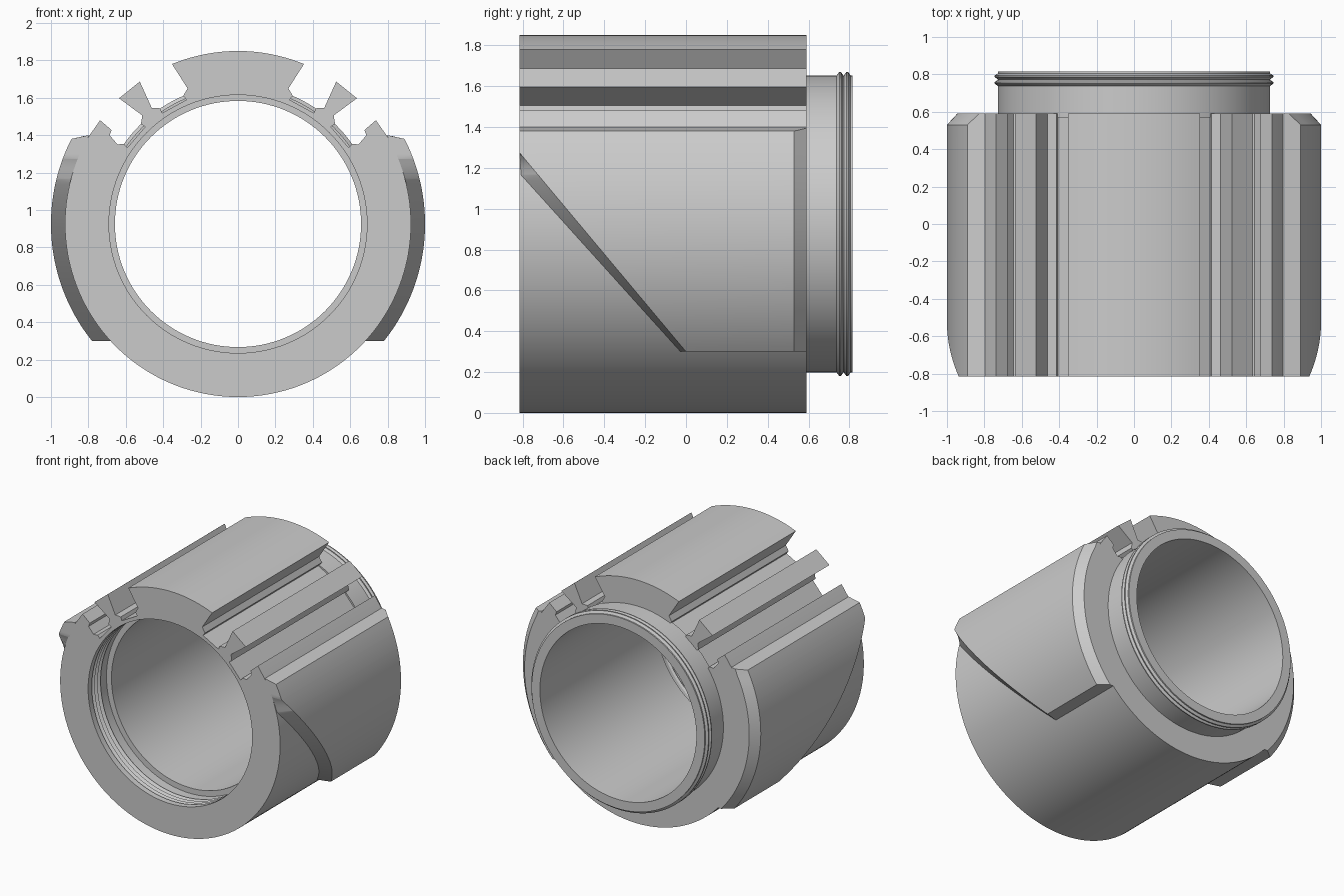
import bpy, bmesh
from math import sin, cos, pi, radians, sqrt

if "Cube" in bpy.data.objects:
    bpy.data.objects.remove(bpy.data.objects["Cube"])

CZ = 0.925                      # height of the tube axis
R, R_PANEL, R_NECK, R_BORE = 0.925, 1.0, 0.728, 0.658
FRONT, BACK, END = -0.815, 0.59, 0.815
SEGS = 128

grey = bpy.data.materials.new("plain grey")
grey.use_nodes = True
grey.diffuse_color = (0.6, 0.6, 0.6, 1)
grey.node_tree.nodes["Principled BSDF"].inputs["Base Color"].default_value = (0.6, 0.6, 0.6, 1)


def make(name, verts, faces):
    mesh = bpy.data.meshes.new(name)
    mesh.from_pydata(verts, [], faces)
    bm = bmesh.new()
    bm.from_mesh(mesh)
    bmesh.ops.recalc_face_normals(bm, faces=bm.faces)
    bm.to_mesh(mesh)
    bm.free()
    mesh.materials.append(grey)
    obj = bpy.data.objects.new(name, mesh)
    bpy.context.collection.objects.link(obj)
    return obj


def loft(name, loops, closed=False):
    """Bridge equal-sized loops; cap the ends unless the chain is closed."""
    n, m = len(loops[0]), len(loops)
    verts = [p for loop in loops for p in loop]
    faces = []
    for i in range(m if closed else m - 1):
        j = (i + 1) % m
        for k in range(n):
            l = (k + 1) % n
            faces.append((i * n + k, i * n + l, j * n + l, j * n + k))
    if not closed:
        faces += [tuple(range(n)), tuple(range((m - 1) * n, m * n))]
    return make(name, verts, faces)


def ring(r, y):
    return [(r * cos(2 * pi * k / SEGS), y, CZ + r * sin(2 * pi * k / SEGS))
            for k in range(SEGS)]


def arc(r, a, b, steps):
    return [(r * cos(radians(a + (b - a) * i / steps)),
             r * sin(radians(a + (b - a) * i / steps))) for i in range(steps + 1)]


def slot_side(angle, side, points):
    """Turn (radius, offset) points of one slot wall into profile points."""
    c, s = cos(radians(angle)), sin(radians(angle))
    return [(u * c + side * v * s, u * s - side * v * c) for u, v in points]


def finish(obj):
    bpy.ops.object.select_all(action='DESELECT')
    obj.select_set(True)
    bpy.context.view_layer.objects.active = obj
    bpy.ops.object.shade_smooth_by_angle(angle=radians(25))


# Main body: round outline with two dovetail slots either side of the top block
dovetail = [(0.92, 0.098), (0.766, 0.109), (0.742, 0.07), (0.715, 0.074)]
outer_lip = [(0.921, 0.057), (0.84, 0.057), (0.83, 0.085), (0.766, 0.095),
             (0.742, 0.07), (0.715, 0.074)]
half = arc(R, -90, 30.7, 56)
half += slot_side(40.5, 1, outer_lip) + slot_side(40.5, -1, dovetail[::-1])
half += slot_side(61.5, 1, dovetail) + slot_side(61.5, -1, dovetail[::-1])
half += arc(R, 68.2, 90, 10)
outline = half + [(-x, z) for x, z in half[-2:0:-1]]
body = loft("main_body", [[(x, y, CZ + z) for x, z in outline] for y in (FRONT, BACK)])

# Stepped and grooved socket at the front, opening into the plain bore
socket = [(0.69, FRONT - 0.1), (0.69, -0.77)]
for i in range(3):
    y = -0.77 + 0.035 * i
    socket += [(0.709, y + 0.01), (0.709, y + 0.02), (0.69, y + 0.035)]
socket += [(0.7, -0.65), (0.7, -0.58), (R_BORE, -0.58), (R_BORE, END)]
cutter = loft("bore_cutter", [ring(r, y) for r, y in socket])
cutter.hide_render = True
mod = body.modifiers.new("bore", 'BOOLEAN')
mod.operation = 'DIFFERENCE'
mod.solver = 'EXACT'
mod.object = cutter
bpy.context.view_layer.objects.active = body
bpy.ops.object.modifier_apply(modifier=mod.name)
bpy.data.objects.remove(cutter)
finish(body)

# Rear neck with two thread ridges
neck = [(R_BORE, BACK - 0.02), (R_NECK, BACK - 0.02)]
for y in (0.755, 0.79):
    neck += [(R_NECK, y - 0.017), (0.745, y - 0.004), (0.745, y + 0.004), (R_NECK, y + 0.015)]
neck += [(R_NECK, END), (R_BORE, END)]
finish(loft("threaded_neck", [ring(r, y) for r, y in neck], closed=True))


# Raised side panels: horizontal slices, slanted front edge, chamfered back edge
def panel_slice(z, side, lift):
    def x(r):
        return side * sqrt(r * r - (z - CZ) ** 2)
    t = z - 0.3
    y_out = max(FRONT, -0.82 * t / 0.98)
    y_in = max(FRONT, -0.03 - 0.79 * t / 0.87)
    return [(x(0.918), y_in, z + lift), (x(R_PANEL), y_out, z),
            (x(R_PANEL), 0.53, z), (x(0.945), BACK, z + lift * 0.7),
            (x(0.918), BACK, z + lift)]


heights = sorted([0.3 + 1.08 * i / 40 for i in range(41)] + [1.17, 1.274])
for name, side in (("left_panel", 1), ("right_panel", -1)):
    finish(loft(name, [panel_slice(z, side, 0.02 if z > 1.379 else 0) for z in heights]))
